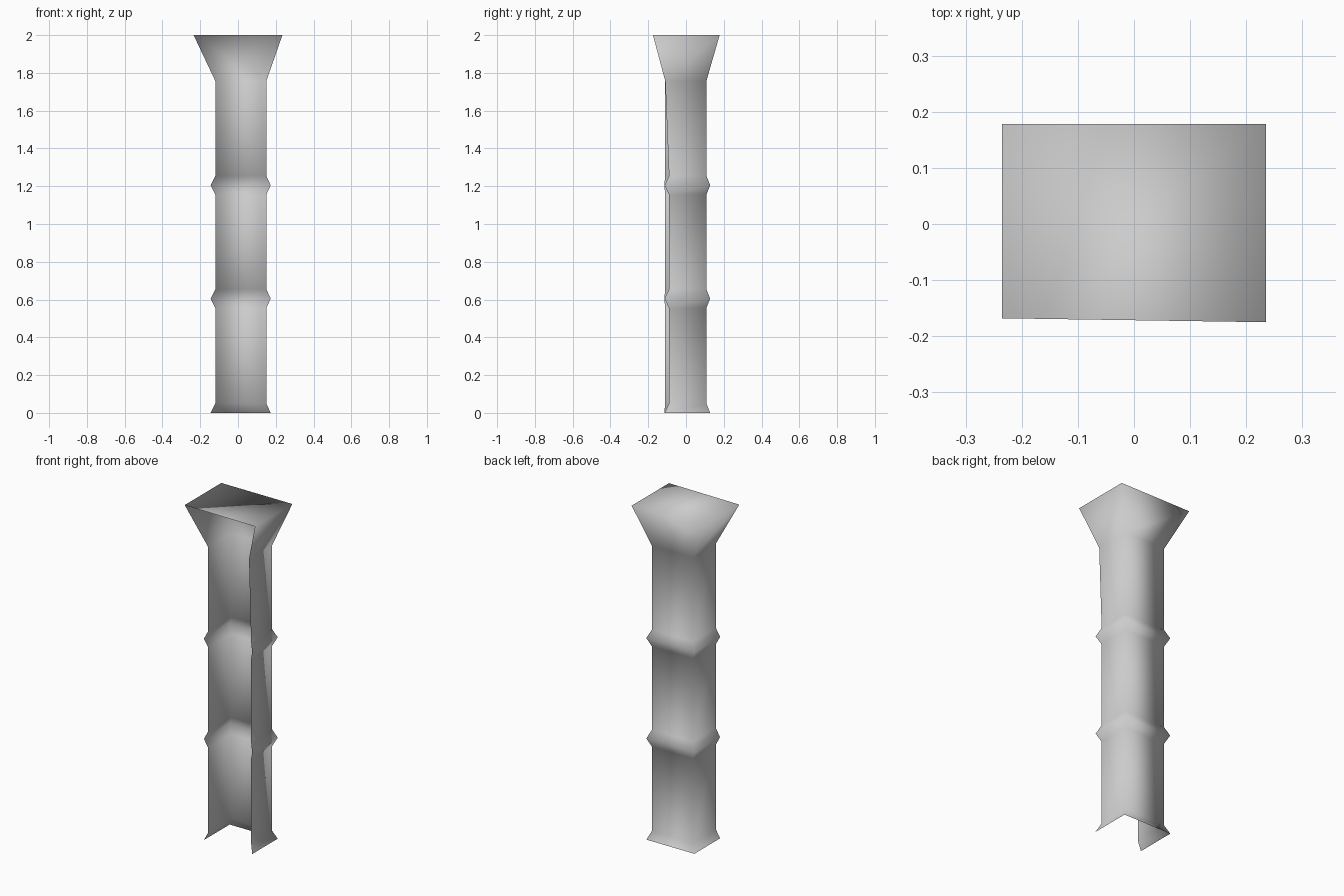
import bpy, bmesh

if "Cube" in bpy.data.objects:
    bpy.data.objects.remove(bpy.data.objects["Cube"])

# Section levels: z, left x, right x, left-wall front y, right-wall front y, back y
def neck(z, right_front=-0.09):
    return (z, -0.12, 0.15, -0.11, right_front, 0.108)

def band(z):
    return (z, -0.145, 0.173, -0.115, -0.113, 0.128)

levels = [band(0), neck(0.05)]
for z in (0.605, 1.205):
    levels += [neck(z - 0.05), band(z), neck(z + 0.05)]
levels += [neck(1.757, -0.11), (2.0, -0.235, 0.235, -0.168, -0.175, 0.178)]

bm = bmesh.new()

# Three-sided shaft, open at the front: front left, back left, back right, front right
rings = []
for z, xl, xr, fl, fr, b in levels:
    rings.append([bm.verts.new(p) for p in
                  ((xl, fl, z), (xl, b, z), (xr, b, z), (xr, fr, z))])
for low, high in zip(rings, rings[1:]):
    for i in range(3):
        bm.faces.new((low[i + 1], low[i], high[i], high[i + 1]))

# Flat cap on the flared capital, split front left to back right
a, b, c, d = rings[-1]
bm.faces.new((a, c, b))
bm.faces.new((a, d, c))

mesh = bpy.data.meshes.new("open_pillar")
bm.to_mesh(mesh)
bm.free()
for face in mesh.polygons:
    face.use_smooth = True
pillar = bpy.data.objects.new("open_pillar", mesh)
bpy.context.collection.objects.link(pillar)
